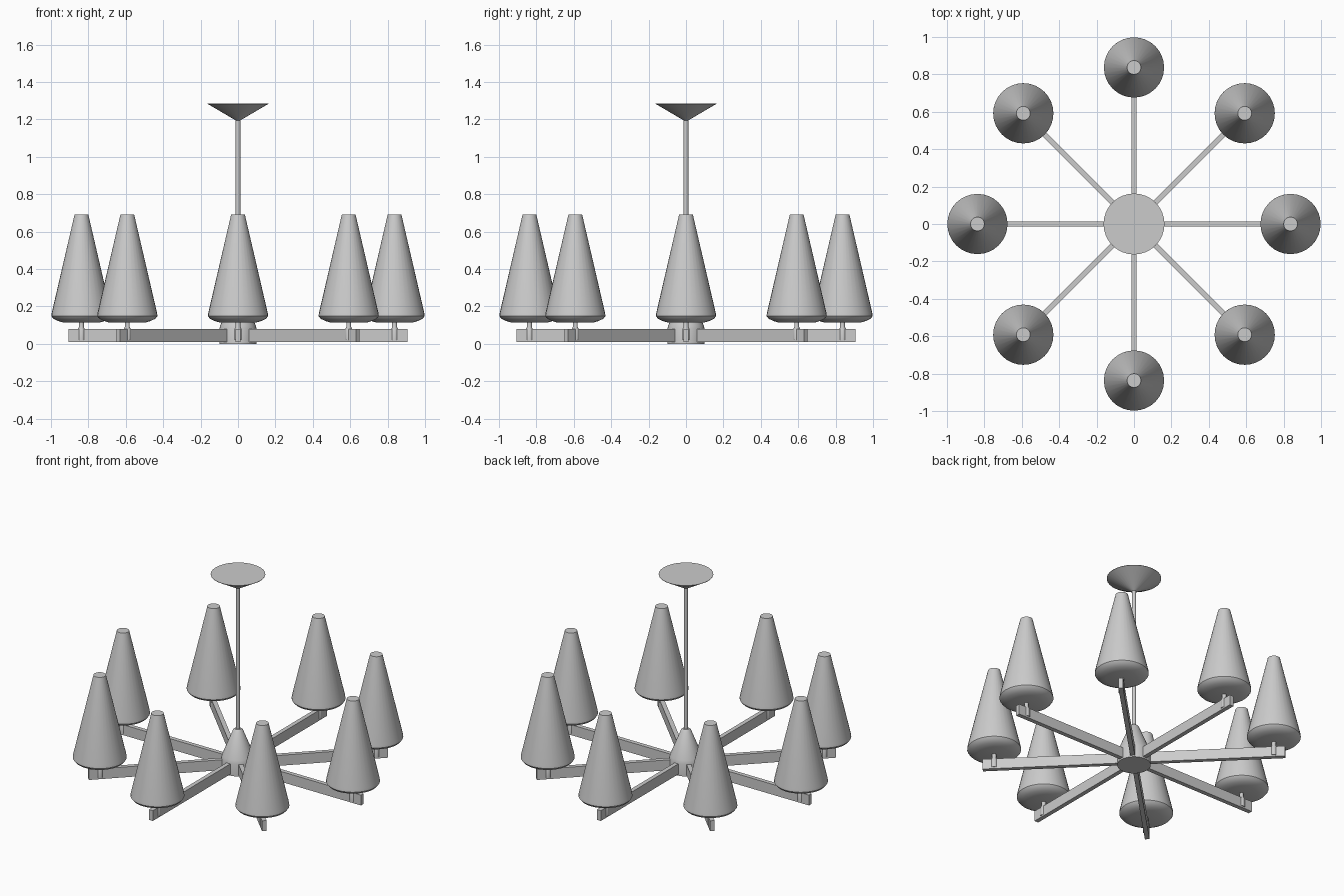
import bpy
import bmesh
from math import pi, cos, sin, radians
from mathutils import Matrix

if "Cube" in bpy.data.objects:
    bpy.data.objects.remove(bpy.data.objects["Cube"])

GREY = (0.6, 0.6, 0.6, 1)
metal = bpy.data.materials.new("plain grey")
metal.use_nodes = True
metal.diffuse_color = GREY
metal.node_tree.nodes["Principled BSDF"].inputs["Base Color"].default_value = GREY

ARMS = 8
LAMP_RADIUS = 0.837


def finish(name, bm, smooth):
    bmesh.ops.recalc_face_normals(bm, faces=bm.faces)
    mesh = bpy.data.meshes.new(name)
    bm.to_mesh(mesh)
    bm.free()
    mesh.materials.append(metal)
    obj = bpy.data.objects.new(name, mesh)
    bpy.context.collection.objects.link(obj)
    if smooth:
        bpy.ops.object.select_all(action="DESELECT")
        obj.select_set(True)
        bpy.context.view_layer.objects.active = obj
        bpy.ops.object.shade_smooth_by_angle(angle=radians(30))
    return obj


def lathe(name, profile, segments=32):
    """Turn a (radius, height) profile around z; both ends are capped."""
    bm = bmesh.new()
    rings = []
    for r, z in profile:
        rings.append([bm.verts.new((r * cos(2 * pi * i / segments),
                                    r * sin(2 * pi * i / segments), z))
                      for i in range(segments)])
    for low, high in zip(rings, rings[1:]):
        for i in range(segments):
            j = (i + 1) % segments
            bm.faces.new((low[i], low[j], high[j], high[i]))
    bm.faces.new(rings[0][::-1])
    bm.faces.new(rings[-1])
    return finish(name, bm, True)


def box(name, x0, x1, width, z0, z1):
    bm = bmesh.new()
    bmesh.ops.create_cube(bm, size=1)
    bmesh.ops.scale(bm, vec=(x1 - x0, width, z1 - z0), verts=bm.verts)
    bmesh.ops.translate(bm, vec=((x0 + x1) / 2, 0, (z0 + z1) / 2), verts=bm.verts)
    return finish(name, bm, False)


def ring_of(obj, offset):
    """Repeat a part once per arm, sharing its mesh."""
    base = obj.name
    for i in range(ARMS):
        part = obj if i == 0 else obj.copy()
        if i:
            bpy.context.collection.objects.link(part)
        part.name = f"{base}_{i + 1}"
        part.matrix_world = (Matrix.Rotation(2 * pi * i / ARMS, 4, "Z")
                             @ Matrix.Translation((offset, 0, 0)))


# Central hub, hanging rod and ceiling canopy
lathe("hub", [(0.1, 0), (0.1, 0.08), (0.094, 0.1), (0.03, 0.26), (0.02, 0.27)])
lathe("hanging_rod", [(0.013, 0.25), (0.013, 1.21)], 16)
lathe("ceiling_canopy", [(0.013, 1.195), (0.163, 1.283), (0.163, 1.285)])

# Radial arms
ring_of(box("arm", 0.05, 0.905, 0.028, 0.01, 0.078), 0)

# Lamp sockets gripping the arm ends
ring_of(lathe("lamp_socket", [(0.02, 0.02), (0.02, 0.075), (0.013, 0.09),
                              (0.013, 0.12)], 16), LAMP_RADIUS)

# Tapered shades with a rounded underside
ring_of(lathe("lamp_shade", [(0.095, 0.113), (0.125, 0.122), (0.15, 0.134),
                             (0.161, 0.148), (0.159, 0.165), (0.037, 0.69)]),
        LAMP_RADIUS)
